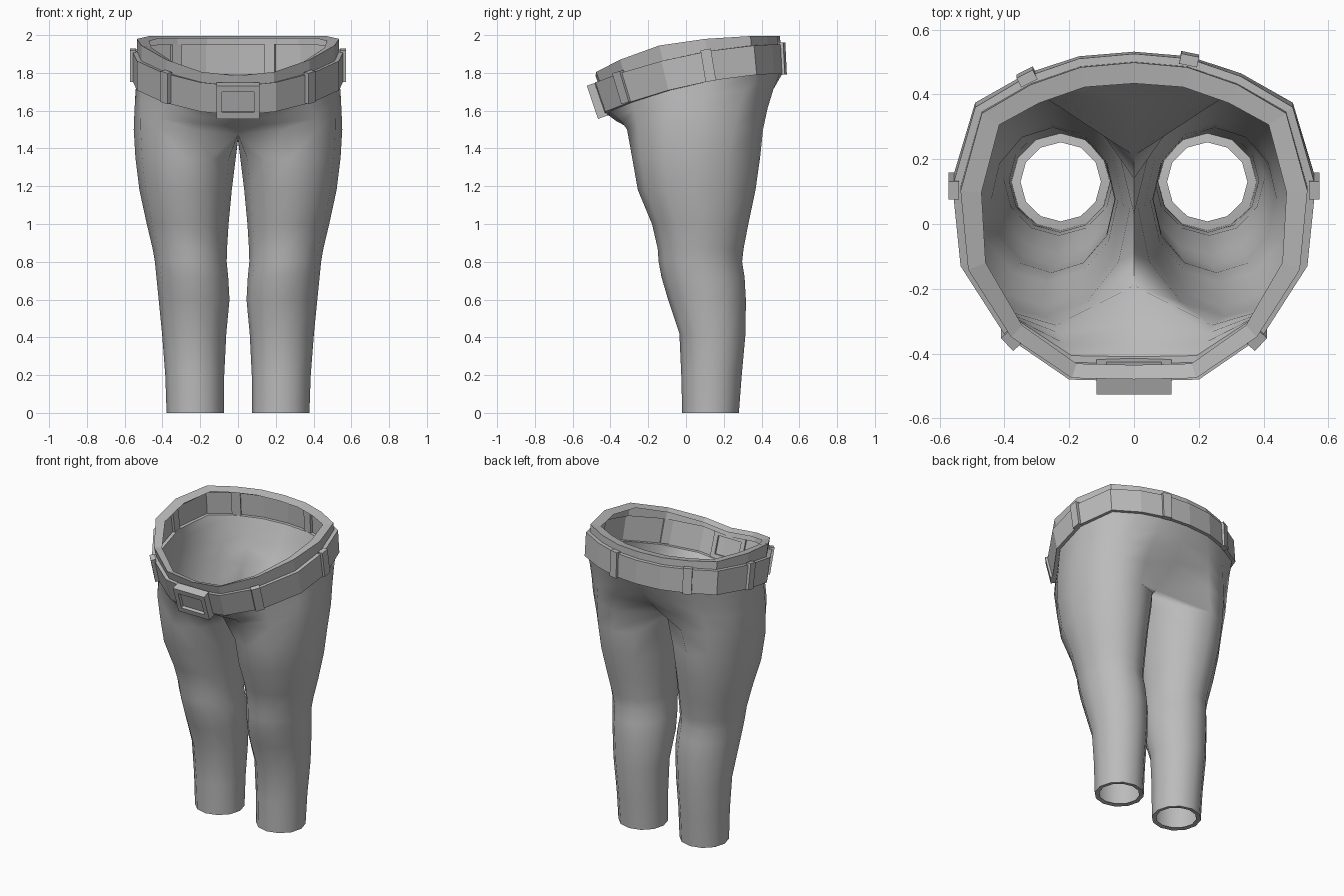
import bpy, bmesh, math
from mathutils import Vector, Matrix

if "Cube" in bpy.data.objects:
    bpy.data.objects.remove(bpy.data.objects["Cube"])

grey = bpy.data.materials.new("grey cloth")
grey.diffuse_color = (0.5, 0.5, 0.5, 1)
grey.use_nodes = True
grey.node_tree.nodes["Principled BSDF"].inputs["Base Color"].default_value = grey.diffuse_color

# Half outline of the belt's top outer edge, front to back
HALF = [(0, -.485, 1.73), (.2, -.48, 1.75), (.397, -.345, 1.80), (.535, -.13, 1.863),
        (.56, .115, 1.915), (.49, .36, 1.945), (.33, .455, 1.95), (.17, .51, 1.95), (0, .525, 1.95)]
LOOP = [Vector(p) for p in HALF] + [Vector((-x, y, z)) for x, y, z in HALF[-2:0:-1]]
RIM_HEIGHT = [.055, .055, .07, .082, .065, .05, .045, .045, .045]
RIM_INSET = [.065, .068, .072, .082, .09, .09, .088, .088, .09]


def lean(y):
    # How far the belt line slants backwards per unit of drop
    return .2 - .3 * y


def waist_point(i, inset, h):
    # Point on the waist: inset from the belt's outer edge, h above its top
    n = len(LOOP)
    t = LOOP[(i + 1) % n] - LOOP[i - 1]
    normal = Vector((t.y, -t.x, 0)).normalized()
    p = LOOP[i] - normal * inset
    return p + Vector((0, -lean(LOOP[i].y) * h, h))


def add(name, bm, smooth=False):
    bmesh.ops.recalc_face_normals(bm, faces=bm.faces)
    mesh = bpy.data.meshes.new(name)
    bm.to_mesh(mesh)
    bm.free()
    mesh.materials.append(grey)
    ob = bpy.data.objects.new(name, mesh)
    bpy.context.collection.objects.link(ob)
    if smooth:
        bpy.ops.object.select_all(action='DESELECT')
        ob.select_set(True)
        bpy.context.view_layer.objects.active = ob
        bpy.ops.object.shade_smooth_by_angle(angle=math.radians(65))
    return ob


def band(name, section):
    # Sweep an open section of (inset, height) points round the waist
    bm = bmesh.new()
    cols = []
    for i in range(len(LOOP)):
        k = min(i, len(LOOP) - i)
        cols.append([bm.verts.new(waist_point(i, a, h)) for a, h in section(k)])
    for i, col in enumerate(cols):
        nxt = cols[(i + 1) % len(cols)]
        for j in range(len(col) - 1):
            bm.faces.new((col[j], nxt[j], nxt[j + 1], col[j + 1]))
    return add(name, bm)


def box(bm, matrix, size, centre=(0, 0, 0)):
    bmesh.ops.create_cube(bm, size=1, matrix=matrix @ Matrix.Translation(centre)
                          @ Matrix.Diagonal((*size, 1)))


def frame(pos, outward):
    # Local axes: x along the belt, -y outward, z up the slanted belt
    up = Vector((0, -lean(pos.y), 1)).normalized()
    out = Vector((outward[0], outward[1], 0))
    out = (out - up * out.dot(up)).normalized()
    side = up.cross(out)
    m = Matrix((side, -out, up)).transposed().to_4x4()
    m.translation = pos
    return m


# Trousers: one leg and half the hips, mirrored; the first ring is the turned-in hem
bm = bmesh.new()
LEG = [  # z, inner x, outer x, front y, back y
    (.004, .102, .35, .008, .252),
    (0, .075, .378, -.02, .28), (.2, .073, .385, -.025, .295), (.42, .062, .402, -.035, .315),
    (.6, .045, .42, -.095, .317), (.72, .052, .432, -.13, .31), (.8, .06, .44, -.145, .297),
    (.87, .058, .452, -.15, .305), (1.0, .05, .483, -.18, .33), (1.18, .033, .522, -.255, .368),
    (1.35, .012, .543, -.285, .392)]
rings = []
for z, x0, x1, y0, y1 in LEG:
    ring = []
    for k in range(12):
        a = math.radians(30 * k - 120)
        ring.append(bm.verts.new(((x0 + x1) / 2 + (x1 - x0) / 2 * math.cos(a),
                                  (y0 + y1) / 2 + (y1 - y0) / 2 * math.sin(a), z)))
    rings.append(ring)

# Crotch ring: hips outside, seam on the middle line inside
CROTCH = [(0, -.19, 1.475), (.24, -.312, 1.5), (.42, -.255, 1.5), (.515, -.11, 1.5),
          (.552, .07, 1.5), (.515, .25, 1.5), (.41, .36, 1.5), (.25, .408, 1.5), (0, .21, 1.48),
          (0, .14, 1.455), (0, .03, 1.445), (0, -.09, 1.455)]
rings.append([bm.verts.new(p) for p in CROTCH])
for low, high in zip(rings, rings[1:]):
    for k in range(12):
        j = (k + 1) % 12
        bm.faces.new((low[k], low[j], high[j], high[k]))

# Hips from the crotch up to the belt; the middle line bulges out sooner
prev = rings[-1][:9]
base = [v.co.copy() for v in prev]
top = [waist_point(i, .022, -.155) for i in range(9)]
for rise, side, middle in ((.38, .27, .55), (.72, .62, .83), (1, 1, 1)):
    row = []
    for i, (b, t) in enumerate(zip(base, top)):
        s = middle if i in (0, 8) else side
        row.append(bm.verts.new((b.x + (t.x - b.x) * s, b.y + (t.y - b.y) * s,
                                 b.z + (t.z - b.z) * rise)))
    for k in range(8):
        bm.faces.new((prev[k], prev[k + 1], row[k + 1], row[k]))
    prev = row
both = bmesh.ops.duplicate(bm, geom=bm.verts[:] + bm.edges[:] + bm.faces[:])
for v in [g for g in both["geom"] if isinstance(g, bmesh.types.BMVert)]:
    v.co.x *= -1
bmesh.ops.reverse_faces(bm, faces=[g for g in both["geom"] if isinstance(g, bmesh.types.BMFace)])
bmesh.ops.remove_doubles(bm, verts=bm.verts[:], dist=1e-4)
add("trousers", bm, smooth=True)

# Belt, and the waistband above it with its turned-in top
band("belt", lambda k: [(.022, -.155), (0, -.155), (0, 0), (.025, 0)])
band("waistband", lambda k: [(.025, 0), (.025, RIM_HEIGHT[k]), (RIM_INSET[k], RIM_HEIGHT[k] - .012)])

# Belt loops: position on the belt's top edge and outward direction
LOOPS = [(.38, -.36, 1.80, .72, -.69), (-.38, -.36, 1.80, -.72, -.69),
         (.556, .105, 1.915, 1, 0), (-.556, .105, 1.915, -1, 0),
         (.17, .505, 1.95, .2, .98), (-.33, .449, 1.95, -.45, .89)]
for n, (x, y, z, ox, oy) in enumerate(LOOPS):
    bm = bmesh.new()
    mid = Vector((x, y + lean(y) * .075, z - .075))
    box(bm, frame(mid, (ox, oy)), (.056, .032, .17), (0, 0, 0))
    add(f"belt_loop_{n + 1}", bm)

# Buckle: four bars round a recessed plate
bm = bmesh.new()
m = frame(Vector((0, -.464, 1.655)), (0, -1))
for s in (-1, 1):
    box(bm, m, (.03, .055, .185), (s * .1, -.006, 0))
    box(bm, m, (.17, .055, .035), (0, -.006, s * .075))
box(bm, m, (.17, .02, .12), (0, -.003, 0))
add("buckle", bm)
